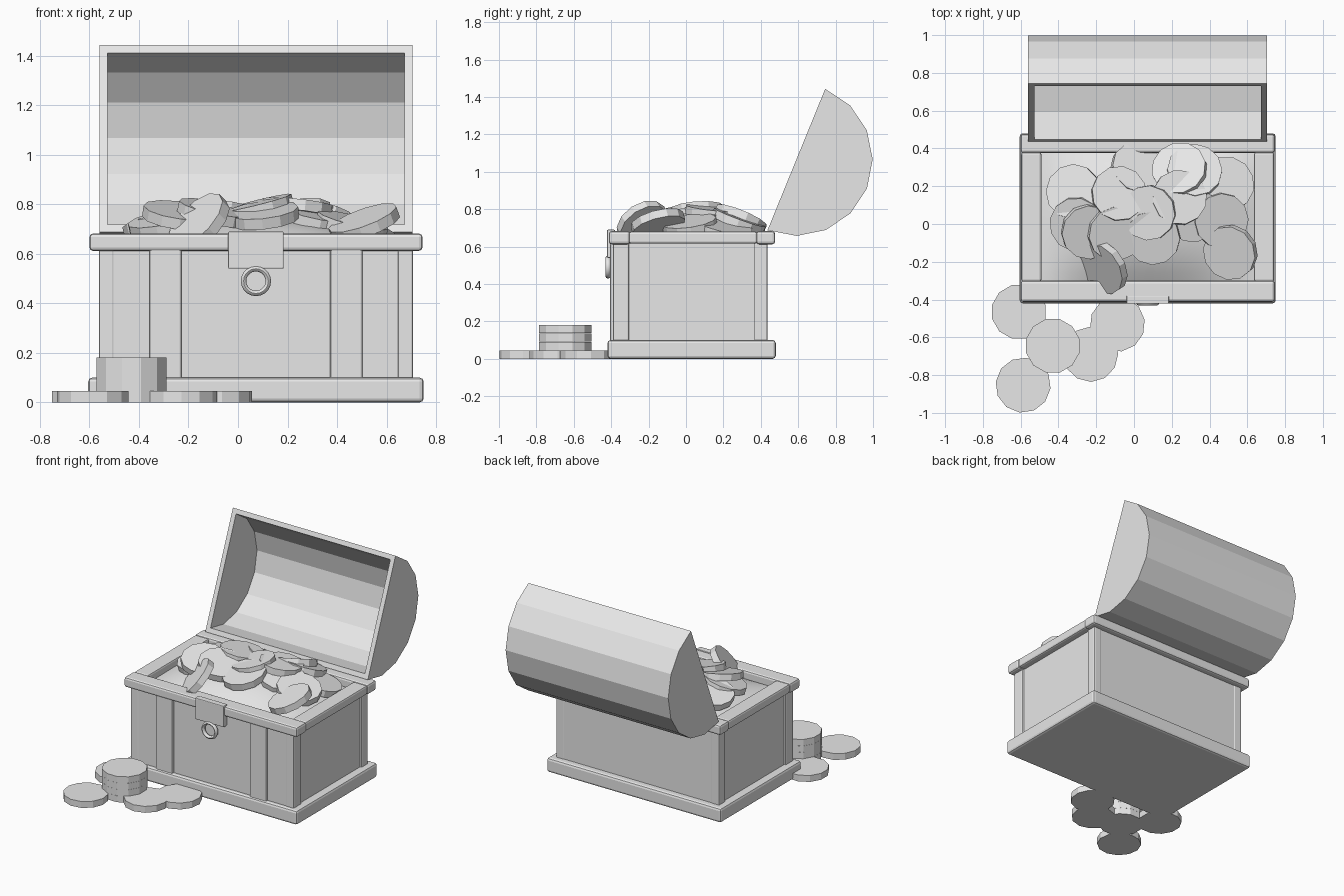
import bpy, bmesh, math
from mathutils import Matrix

if "Cube" in bpy.data.objects:
    bpy.data.objects.remove(bpy.data.objects["Cube"])

grey = bpy.data.materials.new("light_grey")
grey.diffuse_color = (0.8, 0.8, 0.8, 1)
grey.use_nodes = True
grey.node_tree.nodes["Principled BSDF"].inputs["Base Color"].default_value = grey.diffuse_color


def add_object(name, bm, smooth_angle=None):
    bmesh.ops.recalc_face_normals(bm, faces=bm.faces)
    me = bpy.data.meshes.new(name)
    bm.to_mesh(me)
    bm.free()
    me.materials.append(grey)
    ob = bpy.data.objects.new(name, me)
    bpy.context.collection.objects.link(ob)
    if smooth_angle:
        bpy.ops.object.select_all(action='DESELECT')
        ob.select_set(True)
        bpy.context.view_layer.objects.active = ob
        bpy.ops.object.shade_smooth_by_angle(angle=math.radians(smooth_angle))
    return ob


def box(name, x, y, z, bevel=0.0):
    bm = bmesh.new()
    size = [b - a for a, b in (x, y, z)]
    mid = [(a + b) / 2 for a, b in (x, y, z)]
    bmesh.ops.create_cube(bm, size=1, matrix=Matrix.Translation(mid) @ Matrix.Diagonal((*size, 1)))
    ob = add_object(name, bm)
    if bevel:
        mod = ob.modifiers.new("rounded_edges", 'BEVEL')
        mod.width, mod.segments = bevel, 2
    return ob


def coin(name, x, y, z, tilt_x=0, tilt_y=0, spin=0):
    bm = bmesh.new()
    rot = (Matrix.Rotation(math.radians(tilt_y), 4, 'Y') @ Matrix.Rotation(math.radians(tilt_x), 4, 'X')
           @ Matrix.Rotation(math.radians(spin), 4, 'Z'))
    bmesh.ops.create_cone(bm, cap_ends=True, segments=12, radius1=0.146, radius2=0.146,
                          depth=0.045, matrix=Matrix.Translation((x, y, z)) @ rot)
    return add_object(name, bm)


# Chest body and plinth
CX = 0.0725
box("plinth", (-0.605, 0.75), (-0.42, 0.48), (0, 0.1), 0.016)
box("body", (-0.55, 0.695), (-0.388, 0.432), (0.08, 0.615))

# Corner posts on the side walls, mirrored left and right
for side, xa, xb in (("left", -0.562, -0.5), ("right", 0.645, 0.707)):
    box(f"front_post_{side}", (xa, xb), (-0.391, -0.305), (0.09, 0.62), 0.008)
    box(f"back_post_{side}", (xa, xb), (0.365, 0.435), (0.09, 0.62), 0.008)

# Front straps
for side, s in (("left", -1), ("right", 1)):
    c = CX + s * 0.365
    box(f"front_strap_{side}", (c - 0.065, c + 0.065), (-0.405, -0.37), (0.09, 0.62), 0.008)

# Top rim rails
box("front_rail", (-0.6, 0.745), (-0.412, -0.3), (0.612, 0.682), 0.014)
box("back_rail", (-0.6, 0.745), (0.376, 0.476), (0.612, 0.682), 0.014)
box("left_rail", (-0.597, -0.49), (-0.305, 0.38), (0.616, 0.68), 0.012)
box("right_rail", (0.635, 0.742), (-0.305, 0.38), (0.616, 0.68), 0.012)

# Latch plate and ring
box("latch_plate", (CX - 0.112, CX + 0.112), (-0.422, -0.38), (0.54, 0.69), 0.005)
bm = bmesh.new()
N, M = 20, 8
rings = []
for i in range(N):
    a = 2 * math.pi * i / N
    ring = []
    for j in range(M):
        b = 2 * math.pi * j / M
        r = 0.05 + 0.011 * math.cos(b)
        ring.append(bm.verts.new((CX + r * math.cos(a), -0.417 + 0.014 * math.sin(b), 0.49 + r * math.sin(a))))
    rings.append(ring)
for i in range(N):
    p, q = rings[i], rings[(i + 1) % N]
    for j in range(M):
        bm.faces.new((p[j], q[j], q[(j + 1) % M], p[(j + 1) % M]))
add_object("latch_ring", bm, 50)


# Open lid: hollow half cylinder leaning back
def lid_arc(bm, x, radius):
    pts = []
    for k in range(9):
        a = math.radians(67.8 - 22.5 * k)
        pts.append(bm.verts.new((x, 0.59 + radius * math.cos(a), 1.065 + radius * math.sin(a))))
    return pts


bm = bmesh.new()
outer_l, outer_r = lid_arc(bm, -0.56, 0.408), lid_arc(bm, 0.705, 0.408)
inner_l, inner_r = lid_arc(bm, -0.528, 0.375), lid_arc(bm, 0.673, 0.375)
for l, r in ((outer_l, outer_r), (inner_l, inner_r)):
    for k in range(8):
        bm.faces.new((l[k], l[k + 1], r[k + 1], r[k]))
    bm.faces.new(l)
    bm.faces.new(r)
for k in (0, 8):
    bm.faces.new((outer_l[k], outer_r[k], inner_r[k], inner_l[k]))
for o, i in ((outer_l, inner_l), (outer_r, inner_r)):
    bm.faces.new((o[0], i[0], i[8], o[8]))
add_object("lid", bm)

# Smooth treasure mound filling the chest
bm = bmesh.new()
bmesh.ops.create_grid(bm, x_segments=20, y_segments=14, size=1)
for v in bm.verts:
    u, w = v.co.x, v.co.y
    v.co = (CX + u * 0.58, 0.04 + w * 0.345, 0.622 + 0.12 * (1 - u * u) * (1 - w * w))
add_object("treasure_mound", bm, 60)

# Coins heaped in the chest: x, y, z, tilt about x, tilt about y
heap = [
    (-0.32, 0.17, 0.72, -8, -14), (-0.30, 0.00, 0.725, 12, -12), (-0.24, -0.04, 0.755, 14, 8),
    (-0.08, 0.16, 0.775, -8, 6), (-0.10, -0.05, 0.765, 10, 12), (0.08, 0.06, 0.785, 4, -14),
    (0.24, 0.14, 0.785, -6, 6), (0.32, 0.28, 0.735, -20, 5), (0.49, 0.21, 0.69, -10, 14),
    (0.46, 0.02, 0.715, 8, 14), (0.51, -0.15, 0.725, 14, -20), (-0.16, -0.23, 0.72, 25, -45),
    (0.02, 0.29, 0.70, -25, 20), (0.31, 0.05, 0.745, 10, 12), (0.10, -0.07, 0.755, 14, -6),
    (0.24, 0.29, 0.745, -22, -12),
]
for n, (x, y, z, tx, ty) in enumerate(heap):
    coin(f"heap_coin_{n + 1}", x, y, z, tx, ty, n * 17)

# Loose coins on the ground
for n, (x, y) in enumerate([(-0.61, -0.465), (-0.587, -0.853), (-0.23, -0.69), (-0.088, -0.53)]):
    coin(f"ground_coin_{n + 1}", x, y, 0.0225, spin=15 + n * 8)

# Stack of four coins
for n in range(4):
    coin(f"stack_coin_{n + 1}", -0.43, -0.645, 0.0225 + n * 0.0455, spin=15)
